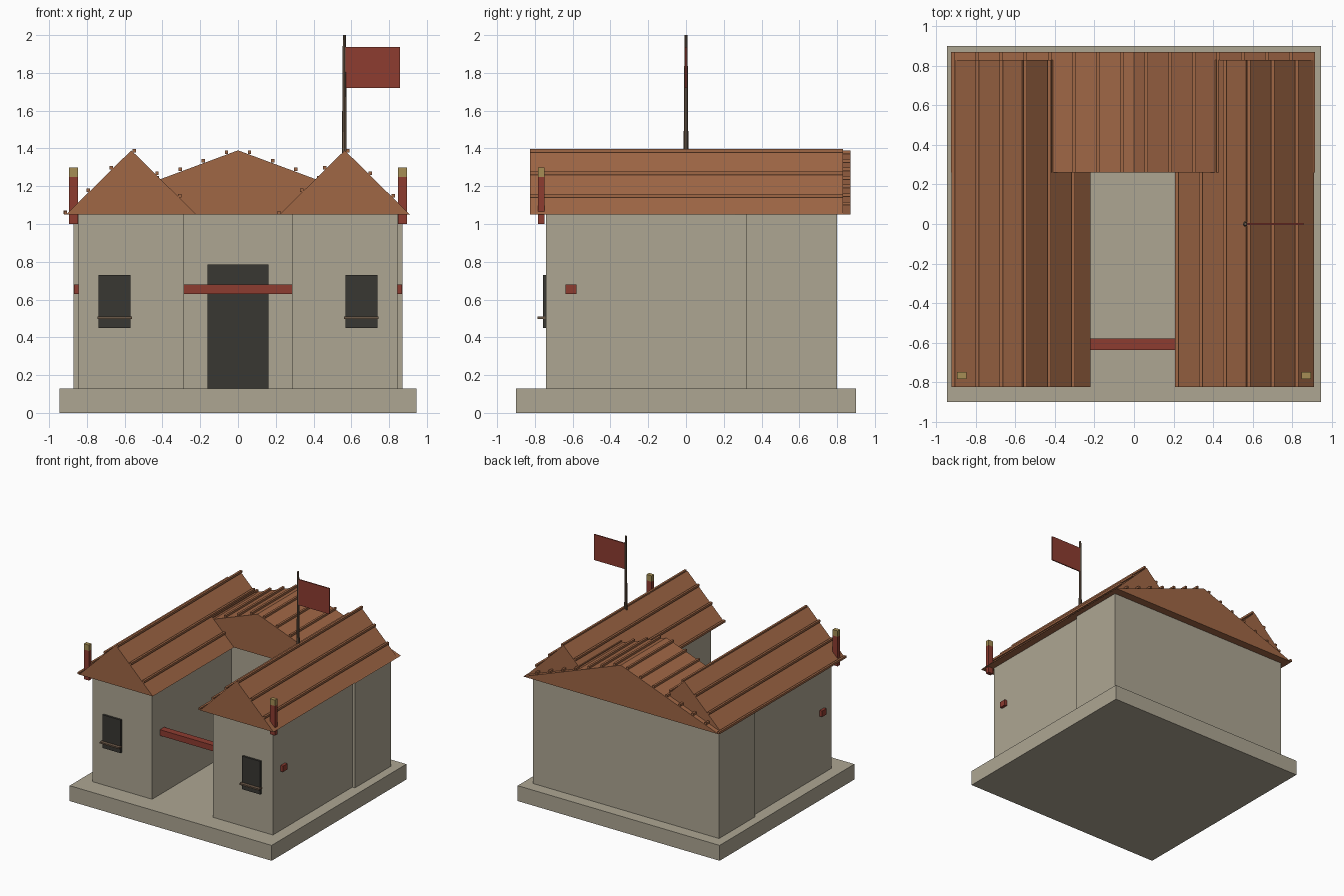
import bpy, bmesh

if "Cube" in bpy.data.objects:
    bpy.data.objects.remove(bpy.data.objects["Cube"])

def mat(name, r, g, b):
    m = bpy.data.materials.new(name)
    m.diffuse_color = (r, g, b, 1)
    m.use_nodes = True
    m.node_tree.nodes["Principled BSDF"].inputs["Base Color"].default_value = m.diffuse_color
    return m

STONE = mat("plaster", 0.42, 0.38, 0.29)
TILE = mat("roof_tile", 0.35, 0.135, 0.06)
RED = mat("red_paint", 0.27, 0.045, 0.03)
DARK = mat("dark_opening", 0.04, 0.038, 0.032)
GOLD = mat("gold_cap", 0.38, 0.27, 0.09)
WOOD = mat("pole_wood", 0.15, 0.1, 0.065)

def finish(name, bm, m):
    bmesh.ops.recalc_face_normals(bm, faces=bm.faces)
    me = bpy.data.meshes.new(name)
    bm.to_mesh(me)
    bm.free()
    me.materials.append(m)
    ob = bpy.data.objects.new(name, me)
    bpy.context.collection.objects.link(ob)
    return ob

def add_box(bm, x0, x1, y0, y1, z0, z1):
    vs = bmesh.ops.create_cube(bm, size=1)["verts"]
    for v in vs:
        v.co = (x1 if v.co.x > 0 else x0, y1 if v.co.y > 0 else y0, z1 if v.co.z > 0 else z0)

def box(name, m, *dims):
    bm = bmesh.new()
    add_box(bm, *dims)
    return finish(name, bm, m)

EAVE, RIDGE = 1.05, 1.39

def roof(name, cx, half, y0, y1, first, step, count):
    # Closed triangular prism
    bm = bmesh.new()
    tri = [bm.verts.new((cx + dx, y0, z)) for dx, z in ((-half, EAVE), (half, EAVE), (0, RIDGE))]
    face = bm.faces.new(tri)
    ext = bmesh.ops.extrude_face_region(bm, geom=[face], use_keep_orig=True)["geom"]
    for v in ext:
        if isinstance(v, bmesh.types.BMVert):
            v.co.y = y1
    finish(name, bm, TILE)
    # Tile ribs running along the ridge direction
    bm = bmesh.new()
    for i in range(count):
        dx = first + i * step
        z = RIDGE - (RIDGE - EAVE) * abs(dx) / half + 0.013
        add_box(bm, cx + dx - 0.009, cx + dx + 0.009, y0, y1, z - 0.009, z + 0.009)
    finish(name + "_ribs", bm, TILE)

# Base and walls
box("plinth", STONE, -0.945, 0.945, -0.90, 0.90, 0, 0.13)
box("rear_hall", STONE, -0.87, 0.87, 0.32, 0.80, 0.13, EAVE)
box("door", DARK, -0.162, 0.162, 0.305, 0.33, 0.13, 0.785)
box("cross_beam", RED, -0.868, 0.868, -0.638, -0.58, 0.63, 0.68)
roof("rear_roof", 0, 0.915, 0.26, 0.87, -0.915, 0.122, 15)

def span(s, a, b):
    return sorted((s * a, s * b))

# Mirrored wings with windows, roofs and corner posts
for side, s in (("left", -1), ("right", 1)):
    box(side + "_wing", STONE, *span(s, 0.285, 0.845), -0.74, 0.34, 0.13, EAVE)
    box(side + "_window", DARK, *span(s, 0.568, 0.738), -0.757, -0.73, 0.45, 0.73)
    box(side + "_window_sill", WOOD, *span(s, 0.562, 0.745), -0.785, -0.745, 0.497, 0.509)
    roof(side + "_roof", s * 0.565, 0.345, -0.825, 0.83, -0.348, 0.121, 6)
    box(side + "_post", RED, *span(s, 0.847, 0.894), -0.783, -0.749, 1.0, 1.25)
    box(side + "_post_cap", GOLD, *span(s, 0.847, 0.894), -0.783, -0.749, 1.25, 1.30)

# Flagpole and flag
bpy.ops.mesh.primitive_cone_add(vertices=8, radius1=0.013, radius2=0.008, depth=0.65, location=(0.563, 0, 1.675))
pole = bpy.context.object
pole.name = "flagpole"
pole.data.materials.append(WOOD)
box("flag", RED, 0.567, 0.858, -0.005, 0.005, 1.72, 1.937)
